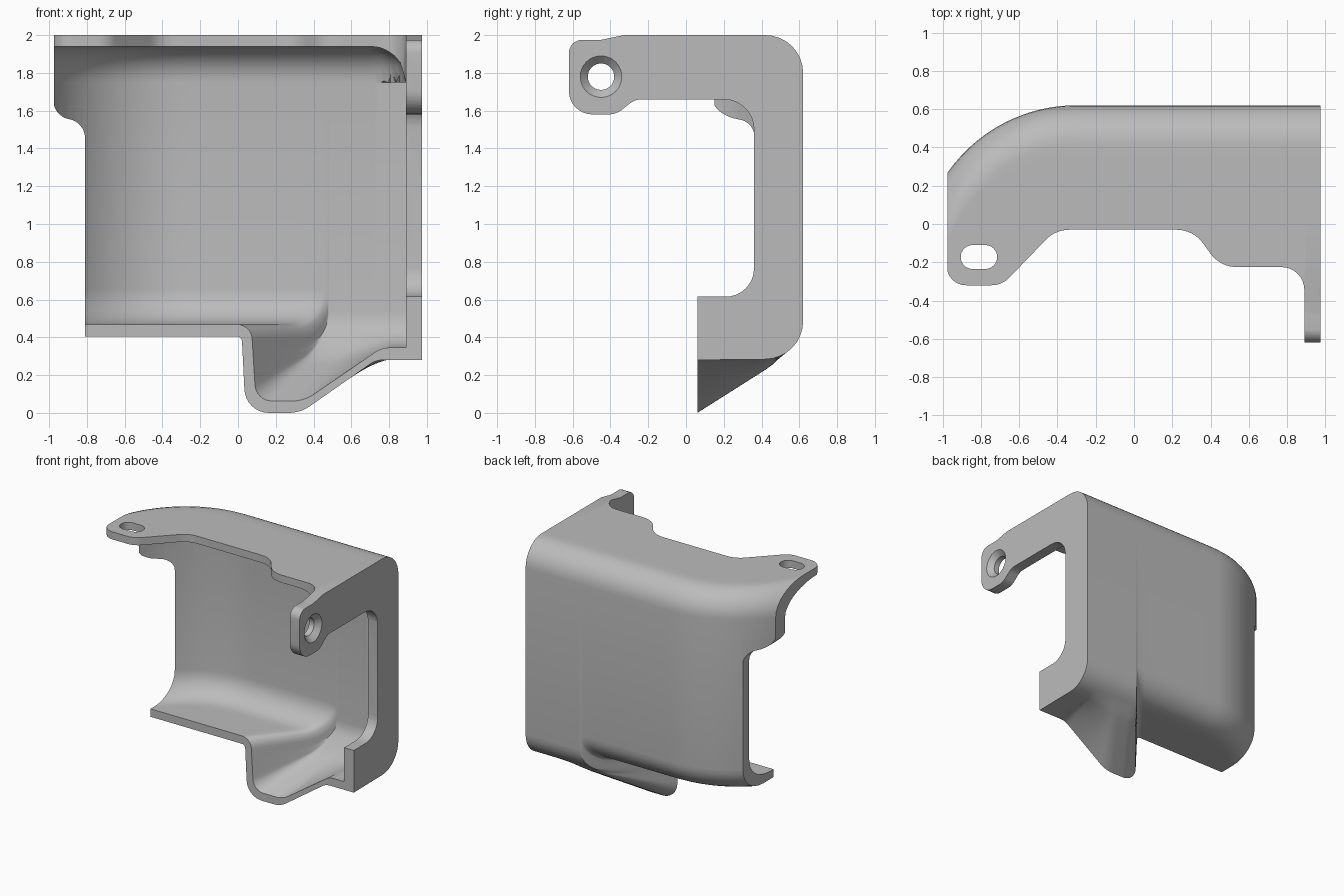
import bpy, bmesh, math
from mathutils import Vector

cube = bpy.data.objects.get("Cube")
if cube:
    bpy.data.objects.remove(cube, do_unlink=True)

grey = bpy.data.materials.new("plain_grey")
grey.use_nodes = True
grey.diffuse_color = (0.5, 0.5, 0.5, 1)
grey.node_tree.nodes["Principled BSDF"].inputs["Base Color"].default_value = (0.5, 0.5, 0.5, 1)

FRONT = 0.06            # front edge of the floor
BEND_X, BEND_R = -0.3, 0.822   # where the back wall starts to curve, and its radius
BACK = 0.62


def rounded(points, steps=8):
    """Polygon or path whose corners (x, y, radius) become arcs."""
    out = []
    n = len(points)
    for i, pt in enumerate(points):
        p = Vector(pt[:2])
        if len(pt) == 2:
            out.append(p)
            continue
        to_a = Vector(points[i - 1][:2]) - p
        to_b = Vector(points[(i + 1) % n][:2]) - p
        la, lb = to_a.length, to_b.length
        a, b = to_a.normalized(), to_b.normalized()
        half = a.angle(b) / 2
        cut = min(pt[2] / math.tan(half), la * 0.499, lb * 0.499)
        centre = p + (a + b).normalized() * (cut / math.cos(half))
        va, vb = p + a * cut - centre, p + b * cut - centre
        phi = va.angle(vb)
        for k in range(steps + 1):
            t = k / steps
            out.append(centre + (va * math.sin((1 - t) * phi) + vb * math.sin(t * phi)) / math.sin(phi))
    return out


def skin(name, rings):
    """Closed solid through a row of rings with equal point counts."""
    bm = bmesh.new()
    rows = [[bm.verts.new(c) for c in ring] for ring in rings]
    n = len(rows[0])
    for r0, r1 in zip(rows, rows[1:]):
        for i in range(n):
            j = (i + 1) % n
            bm.faces.new((r0[i], r0[j], r1[j], r1[i]))
    bm.faces.new(rows[0][::-1])
    bm.faces.new(rows[-1])
    bmesh.ops.triangulate(bm, faces=bm.faces[:])
    bmesh.ops.recalc_face_normals(bm, faces=bm.faces[:])
    mesh = bpy.data.meshes.new(name)
    bm.to_mesh(mesh)
    bm.free()
    mesh.materials.append(grey)
    obj = bpy.data.objects.new(name, mesh)
    bpy.context.collection.objects.link(obj)
    return obj


def prism(name, points, axis, lo, hi):
    place = {"x": lambda p, t: (t, p[0], p[1]),
             "y": lambda p, t: (p[0], t, p[1]),
             "z": lambda p, t: (p[0], p[1], t)}[axis]
    return skin(name, [[place(p, t) for p in points] for t in (lo, hi)])


def subtract(body, cutter):
    cutter.hide_render = True
    mod = body.modifiers.new("cut", "BOOLEAN")
    mod.operation, mod.solver, mod.object = "DIFFERENCE", "EXACT", cutter
    bpy.context.view_layer.update()
    graph = bpy.context.evaluated_depsgraph_get()
    mesh = bpy.data.meshes.new_from_object(body.evaluated_get(graph))
    body.modifiers.clear()
    body.data = mesh
    bpy.data.objects.remove(cutter, do_unlink=True)


def drop(d, r):
    """Height lost to a fillet of radius r at distance d from the wall."""
    e = min(max(r - d, 0), r)
    return r - math.sqrt(r * r - e * e)


def box_shape(name, floor_path, top, inset, r, scoop_end, y_front, side_fillet):
    """Curved-back box with filleted top and bottom edges and a scooped floor."""
    path = [floor_path[0]]
    for p in floor_path[1:]:
        q = path[-1]
        steps = max(1, math.ceil((p - q).length / 0.04))
        path += [q.lerp(p, k / steps) for k in range(1, steps + 1)]
    right = path[-1].x
    rings = []
    for u, f in path:
        # back wall position and slope here
        dx = min(max(BEND_X - u, 0), 0.7)
        rad = BEND_R - inset
        rise = math.sqrt(rad * rad - dx * dx)
        cos = rise / rad
        back = BACK - BEND_R + rise
        ys = [back - r * (1 - math.cos(math.pi / 2 * k / 8)) / cos for k in range(9)]
        y0 = ys[-1]
        y1 = min(FRONT, y0 - 0.03)
        ys += [y0 + (y1 - y0) * k / 6 for k in range(1, 7)] + [y_front]
        # the scoop narrows toward the right-hand corner
        if u < 0.03:
            skew = max(0, (u - BEND_X) / (0.03 - BEND_X))
        else:
            skew = (right - u) / (right - 0.03)
        upper, lower = [], []
        for y in ys:
            depth = max(0, y - FRONT)
            x = u + 0.85 * depth * skew
            d = (back - y) * cos
            t = min(depth / 0.45, 1)
            floor = f if f >= scoop_end else f + (scoop_end - f) * t
            e = max(r - d, 0)
            if side_fillet:
                e = math.hypot(e, max(r - (right - x), 0))
            upper.append((x, y, top - drop(r - e, r)))
            lower.append((x, y, floor + drop(d, r)))
        rings.append(upper[::-1] + lower)
    return skin(name, rings)


# Outer body, then hollow it
outer_floor = rounded([(-0.975, 0.405), (0.02, 0.405, 0.03), (0.04, 0, 0.13),
                       (0.33, 0, 0.2), (0.73, 0.28, 0.12), (0.975, 0.28)])
inner_floor = rounded([(-1.1, 0.468), (0.07, 0.468, 0.08), (0.095, 0.063, 0.09),
                       (0.35, 0.063, 0.2), (0.76, 0.345, 0.12), (0.89, 0.345)])
cover = box_shape("bracket_cover", outer_floor, 2.0, 0, 0.2, 0.285, -0.8, False)
subtract(cover, box_shape("hollow", inner_floor, 1.94, 0.06, 0.19, 0.348, -0.9, True))

# Front outline of the top plate
subtract(cover, prism("plate_outline", rounded([
    (-1.2, -0.9), (-1.2, -0.1), (-0.978, -0.1), (-0.978, -0.32, 0.1), (-0.69, -0.32, 0.13),
    (-0.41, -0.03, 0.17), (0.31, -0.03, 0.17), (0.45, -0.225, 0.17),
    (0.89, -0.225, 0.12), (0.89, -0.9)]), "z", -0.5, 2.5))

# Front edge of the floor
subtract(cover, prism("floor_edge", [(-1, -0.5), (FRONT, -0.5), (FRONT, 0.9), (-1, 0.9)],
                      "x", -1.2, 0.87))

# Side panel: opening, lower arm and rounded ear
subtract(cover, prism("side_opening", rounded([
    (-1, -0.5), (FRONT, -0.5), (FRONT, 0.615), (0.36, 0.615, 0.16), (0.36, 1.66, 0.16),
    (-0.27, 1.66, 0.1), (-0.37, 1.58, 0.12), (-0.62, 1.58, 0.17), (-0.62, 1.975, 0.07),
    (-0.45, 1.975), (-0.28, 2.01), (-0.28, 2.2), (-1, 2.2)]), "x", 0.86, 1.2))

# Stepped left end of the back wall
subtract(cover, prism("left_step", rounded([
    (-1.2, -0.5), (-0.81, -0.5), (-0.81, 1.54, 0.11), (-0.978, 1.57, 0.11),
    (-0.978, 1.75), (-1.2, 1.75)]), "y", -1, 1))

# Slotted hole in the top plate
subtract(cover, prism("slot", rounded([
    (-0.905, -0.235, 0.062), (-0.715, -0.235, 0.062), (-0.715, -0.11, 0.062),
    (-0.905, -0.11, 0.062)]), "z", 1.5, 2.2))


# Countersunk hole in the ear
def circle(x, radius, sides=32):
    angles = [2 * math.pi * k / sides for k in range(sides)]
    return [(x, -0.45 + radius * math.cos(a), 1.78 + radius * math.sin(a)) for a in angles]


subtract(cover, skin("screw_hole", [circle(0.8, 0.07), circle(0.935, 0.07),
                                    circle(0.975, 0.11), circle(1.1, 0.11)]))

# Smooth curved areas, keep the edges crisp
bpy.ops.object.select_all(action="DESELECT")
cover.select_set(True)
bpy.context.view_layer.objects.active = cover
bpy.ops.object.shade_smooth_by_angle(angle=math.radians(32))
